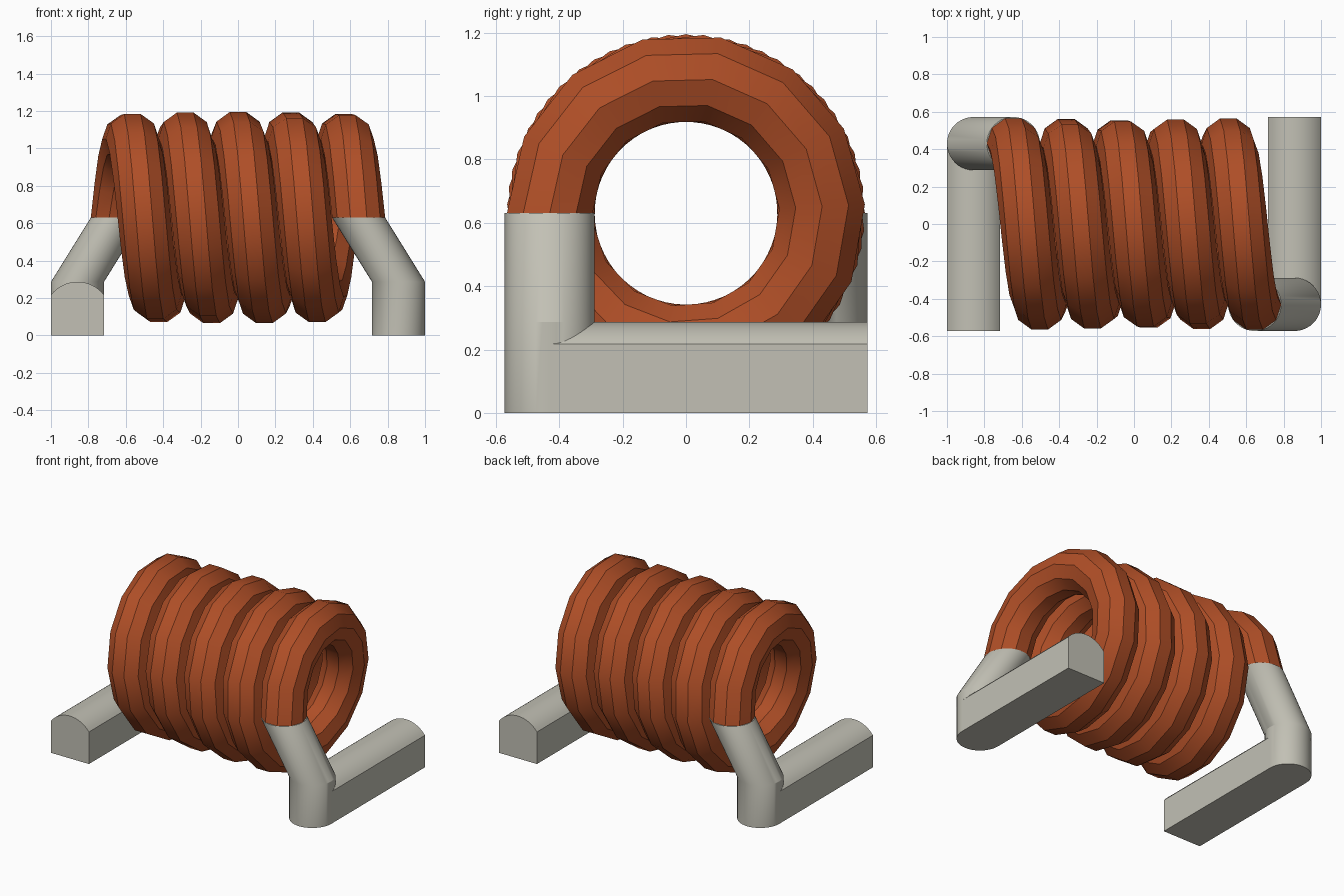
import bpy, bmesh, math

if "Cube" in bpy.data.objects:
    bpy.data.objects.remove(bpy.data.objects["Cube"])

WIRE_R = 0.142      # wire radius
COIL_R = 0.43       # helix radius
AXIS_Z = 0.63       # height of the coil axis
COIL_X = 0.645      # half length of the coil axis
FOOT_X = 0.858      # centre line of each foot
FOOT_TOP = 0.287
TURNS, STEPS, SIDES = 4.5, 64, 10


def make_material(name, rgb):
    mat = bpy.data.materials.new(name)
    mat.use_nodes = True
    mat.diffuse_color = (*rgb, 1)
    bsdf = mat.node_tree.nodes["Principled BSDF"]
    bsdf.inputs["Base Color"].default_value = (*rgb, 1)
    bsdf.inputs["Roughness"].default_value = 0.6
    return mat


copper = make_material("copper orange", (0.43, 0.077, 0.02))
tin = make_material("tinned grey", (0.54, 0.53, 0.46))


def loft(name, rings, mat, turn=0.0):
    """Skin a list of equal-length rings, cap both ends, turn about z."""
    bm = bmesh.new()
    loops = [[bm.verts.new(p) for p in ring] for ring in rings]
    for a, b in zip(loops, loops[1:]):
        for i in range(len(a)):
            j = (i + 1) % len(a)
            bm.faces.new((a[i], a[j], b[j], b[i]))
    bm.faces.new(loops[0])
    bm.faces.new(loops[-1])
    bmesh.ops.recalc_face_normals(bm, faces=bm.faces)
    mesh = bpy.data.meshes.new(name)
    bm.to_mesh(mesh)
    bm.free()
    mesh.materials.append(mat)
    obj = bpy.data.objects.new(name, mesh)
    bpy.context.collection.objects.link(obj)
    obj.rotation_euler.z = turn
    bpy.ops.object.select_all(action="DESELECT")
    obj.select_set(True)
    bpy.context.view_layer.objects.active = obj
    bpy.ops.object.shade_smooth_by_angle(angle=math.radians(30))
    return obj


# Coil: ten-sided wire section swept along a helix about the x axis
def coil_ring(step):
    f = step / STEPS
    t = f * TURNS * math.tau
    x = COIL_X * (1 - 2 * f)
    ring = []
    for k in range(SIDES):
        a = (k + 0.5) * math.tau / SIDES
        r = COIL_R + WIRE_R * math.cos(a)
        ring.append((x + WIRE_R * math.sin(a),
                     -r * math.cos(t), AXIS_Z + r * math.sin(t)))
    return ring


loft("coil", [coil_ring(s) for s in range(STEPS + 1)], copper)


# Lead: upright post that leans in to meet the end of the coil
def level_circle(x, z, n=40):
    return [(x + WIRE_R * math.cos(i * math.tau / n),
             -COIL_R + WIRE_R * math.sin(i * math.tau / n), z) for i in range(n)]


lead_rings = [level_circle(FOOT_X, 0), level_circle(FOOT_X, FOOT_TOP),
              level_circle(COIL_X, AXIS_Z)]

# Foot bar: flat base and sides with a shallow arched top
SIDE_Z = 0.217
rise = FOOT_TOP - SIDE_Z
arc_r = (WIRE_R ** 2 + rise ** 2) / (2 * rise)
half = math.asin(WIRE_R / arc_r)
profile = [(FOOT_X - WIRE_R, 0), (FOOT_X + WIRE_R, 0)]
for i in range(17):
    a = half * (1 - i / 8)
    profile.append((FOOT_X + arc_r * math.sin(a),
                    FOOT_TOP - arc_r * (1 - math.cos(a))))
bar_rings = [[(x, y, z) for x, z in profile] for y in (-COIL_R, 0.572)]

# The two ends match under a half turn about z
for side, turn in (("left", 0.0), ("right", math.pi)):
    loft(side + "_lead", lead_rings, tin, turn)
    loft(side + "_foot_bar", bar_rings, tin, turn)
